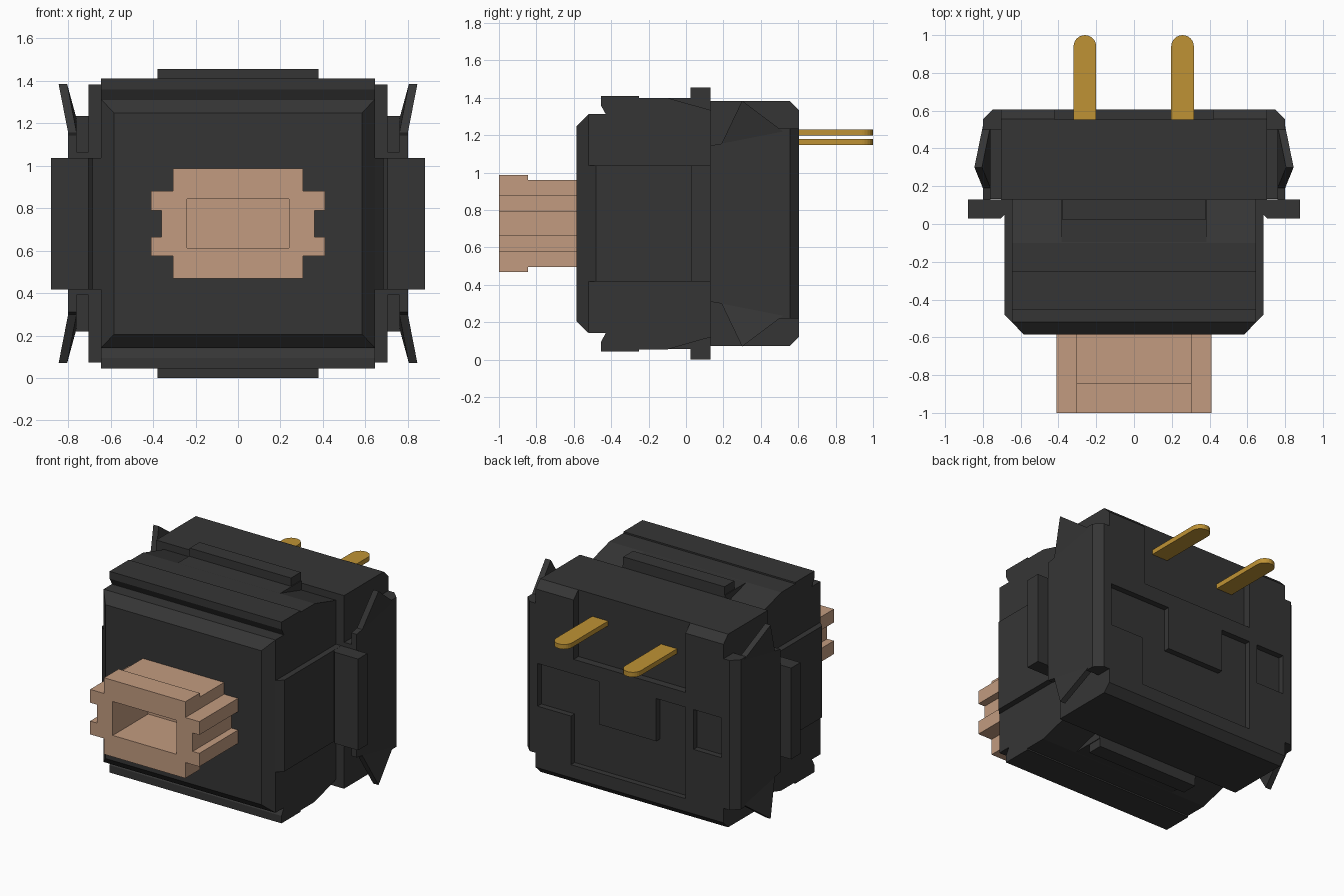
import bpy, bmesh, math
from mathutils import Vector

if "Cube" in bpy.data.objects:
    bpy.data.objects.remove(bpy.data.objects["Cube"])

ZC = 0.7275  # mid height: top and bottom halves mirror about it


def material(name, rgb):
    m = bpy.data.materials.new(name)
    m.use_nodes = True
    m.diffuse_color = (*rgb, 1)
    bsdf = m.node_tree.nodes["Principled BSDF"]
    bsdf.inputs["Base Color"].default_value = (*rgb, 1)
    bsdf.inputs["Roughness"].default_value = 0.7
    return m


BLACK = material("charcoal plastic", (0.036, 0.036, 0.036))
TAN = material("tan plastic", (0.54, 0.33, 0.215))
GOLD = material("gold metal", (0.52, 0.29, 0.035))


def finish(name, bm, mat):
    bmesh.ops.recalc_face_normals(bm, faces=bm.faces)
    me = bpy.data.meshes.new(name)
    bm.to_mesh(me)
    bm.free()
    ob = bpy.data.objects.new(name, me)
    bpy.context.collection.objects.link(ob)
    me.materials.append(mat)
    return ob


def skin(name, rings, mat):
    """Closed solid through rings that have equal point counts."""
    bm = bmesh.new()
    vs = [[bm.verts.new(p) for p in r] for r in rings]
    n = len(vs[0])
    for a, b in zip(vs, vs[1:]):
        for i in range(n):
            j = (i + 1) % n
            bm.faces.new((a[i], a[j], b[j], b[i]))
    bm.faces.new(vs[0])
    bm.faces.new(vs[-1])
    return finish(name, bm, mat)


def prism(name, axis, pts, a, b, mat=BLACK):
    """Extrude a 2D outline along an axis from a to b."""
    put = {"x": lambda p, t: (t, p[0], p[1]),
           "y": lambda p, t: (p[0], t, p[1]),
           "z": lambda p, t: (p[0], p[1], t)}[axis]
    return skin(name, [[put(p, t) for p in pts] for t in (a, b)], mat)


def box(name, x0, x1, y0, y1, z0, z1, mat=BLACK):
    return prism(name, "y", [(x0, z0), (x1, z0), (x1, z1), (x0, z1)], y0, y1, mat)


def loft(name, sections, mat=BLACK):
    """Solid through centred rectangles given as (y, half width, half height)."""
    return skin(name, [[(sx * w, y, ZC + sz * h) for sx, sz in
                        ((-1, -1), (1, -1), (1, 1), (-1, 1))] for y, w, h in sections], mat)


def flip(pts):
    """Add the mirrored lower half to an upper outline."""
    return pts + [(u, 2 * ZC - z) for u, z in reversed(pts)]


def cut(ob, cutter):
    cutter.hide_render = True
    mod = ob.modifiers.new("cut", "BOOLEAN")
    mod.operation = "DIFFERENCE"
    mod.solver = "EXACT"
    mod.object = cutter
    bpy.context.view_layer.objects.active = ob
    bpy.ops.object.modifier_apply(modifier=mod.name)
    bpy.data.objects.remove(cutter)


# Front housing with bevelled face and thicker side walls
loft("front_housing", [(-0.585, 0.585, 0.522), (-0.52, 0.645, 0.586), (0.14, 0.645, 0.586)])
loft("side_walls", [(-0.53, 0.635, 0.31), (-0.48, 0.685, 0.31), (0.14, 0.685, 0.31)])

# Hooked top and bottom rails, sloping away at the corners
rail = [(-0.43, 1.315), (-0.455, 1.36), (-0.455, 1.41), (-0.25, 1.41),
        (-0.25, 1.40), (-0.10, 1.40), (0.13, 1.335)]
prism("hooked_rails", "x", flip(rail), -0.645, 0.645)
box("rail_centre", -0.385, 0.385, -0.10, 0.13, 0.056, 1.399)

# Flange tabs on all four sides
box("flange_vertical", -0.38, 0.38, 0.025, 0.13, 0.0, 1.455)
for s, side in ((1, "left"), (-1, "right")):
    prism(f"flange_{side}", "z", [(s * x, y) for x, y in
          ((0.66, 0.075), (0.705, 0.03), (0.88, 0.03), (0.88, 0.13), (0.66, 0.13))], 0.418, 1.037)

# Rear housing with bevelled back edges
rear = loft("rear_housing", [(0.13, 0.705, 0.655), (0.555, 0.705, 0.655), (0.605, 0.705, 0.605)])

# Shallow recesses in the back face
cut(rear, box("cutter", -0.42, 0.42, 0.553, 0.7, 0.93, 1.5))
channel = [(0.69, 0.83), (0.23, 0.83), (0.23, 0.54), (-0.20, 0.54), (-0.20, 0.83),
           (-0.42, 0.83), (-0.42, 0.21), (0.44, 0.21), (0.44, 0.54), (0.69, 0.54)]
cut(rear, prism("cutter", "y", channel, 0.565, 0.7))
cut(rear, box("cutter", -0.69, -0.48, 0.565, 0.7, 0.56, 0.83))

# Side clips: solid middle, thin panel, bevelled back wall, flared spring flaps
for s, side in ((1, "left"), (-1, "right")):
    box(f"clip_block_{side}", s * 0.69, s * 0.795, 0.132, 0.55, 0.39, 1.065)
    panel = [(0.13, 1.145), (0.19, 1.155), (0.52, 1.22), (0.555, 1.232)]
    prism(f"clip_panel_{side}", "x", flip(panel), s * 0.76, s * 0.80)
    wall = [(0.705, 0.50), (0.80, 0.50), (0.80, 0.555), (0.75, 0.605), (0.705, 0.605)]
    prism(f"clip_back_{side}", "z", [(s * x, y) for x, y in wall], 0.22, 1.235)
    for up, level in ((1, "upper"), (-1, "lower")):
        tri = [(0.0, 0.19, 1.155), (0.045, 0.30, 1.385), (0.0, 0.52, 1.22)]
        rings = [[(s * (x + dx), y, ZC + up * (z - ZC)) for dx, y, z in tri]
                 for x in (0.76, 0.80)]
        skin(f"spring_flap_{level}_{side}", rings, BLACK)

# Hollow plunger with grooved sides and a thicker tip
half = [(0.305, 0.96), (0.305, 0.88), (0.41, 0.88), (0.41, 0.79), (0.36, 0.79)]
right_side = flip(half)
outline = right_side + [(-x, z) for x, z in reversed(right_side)]
plunger = prism("plunger", "y", outline, -1.0, -0.57, TAN)
cut(plunger, box("cutter", -0.24, 0.24, -1.1, -0.62, 0.613, 0.843, TAN))
box("plunger_tip_top", -0.305, 0.305, -1.0, -0.845, 0.955, 0.987, TAN)
box("plunger_tip_bottom", -0.305, 0.305, -1.0, -0.845, 0.468, 0.50, TAN)

# Two round-ended contact pins at slightly different heights
for name, cx, z0, z1 in (("pin_left", 0.257, 1.198, 1.23), ("pin_right", -0.26, 1.147, 1.18)):
    r = 0.06
    arc = [(cx + r * math.cos(math.pi * i / 12), 0.94 + r * math.sin(math.pi * i / 12))
           for i in range(13)]
    prism(name, "z", [(cx - r, 0.54), (cx + r, 0.54)] + arc, z0, z1, GOLD)
